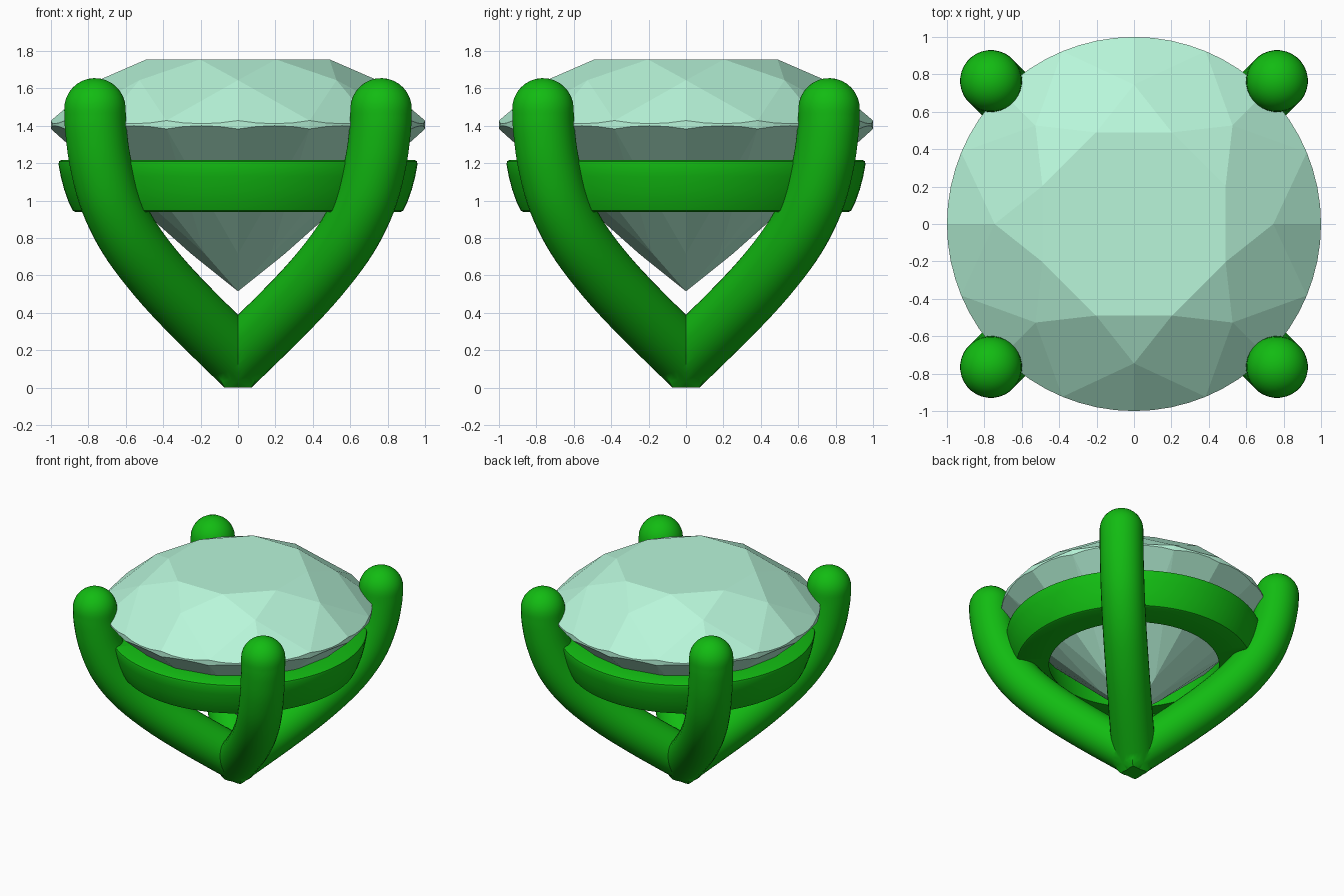
import bpy, bmesh, math
from mathutils import Vector

if "Cube" in bpy.data.objects:
    bpy.data.objects.remove(bpy.data.objects["Cube"])


def material(name, rgb):
    m = bpy.data.materials.new(name)
    m.diffuse_color = (*rgb, 1)
    m.use_nodes = True
    m.node_tree.nodes["Principled BSDF"].inputs["Base Color"].default_value = m.diffuse_color
    return m


def make_object(name, bm, mat):
    bmesh.ops.remove_doubles(bm, verts=bm.verts, dist=1e-5)
    bmesh.ops.recalc_face_normals(bm, faces=bm.faces)
    me = bpy.data.meshes.new(name)
    bm.to_mesh(me)
    bm.free()
    me.materials.append(mat)
    ob = bpy.data.objects.new(name, me)
    bpy.context.collection.objects.link(ob)
    return ob


def bridge(bm, rings, closed=False):
    n = len(rings[0])
    for i in range(len(rings) - (0 if closed else 1)):
        a, b = rings[i], rings[(i + 1) % len(rings)]
        for k in range(n):
            bm.faces.new((a[k], a[(k + 1) % n], b[(k + 1) % n], b[k]))


green = material("green_metal", (0.006, 0.5, 0.006))
mint = material("mint_stone", (0.48, 0.92, 0.70))

# Prong centreline, as seen from the front (x, z), smoothed by Catmull-Rom
CTRL = [(0, .16), (.245, .4), (.43, .6), (.58, .8), (.68, 1.0), (.735, 1.2), (.76, 1.38), (.765, 1.49)]
R = 0.165


def half_path(steps=5):
    p = [Vector((x * math.sqrt(2), z)) for x, z in CTRL]
    p = [2 * p[0] - p[1]] + p + [2 * p[-1] - p[-2]]
    out = []
    for i in range(1, len(p) - 2):
        a, b, c, d = p[i - 1:i + 3]
        for s in range(steps):
            t = s / steps
            out.append(0.5 * (2 * b + (c - a) * t + (2 * a - 5 * b + 4 * c - d) * t * t
                              + (3 * b - a - 3 * c + d) * t ** 3))
    return out + [p[-2]]


def prong_pair(name, angle, seg=32):
    # One V of two opposite prongs with round tips
    half = half_path()
    path = [Vector((-q.x, q.y)) for q in half[:0:-1]] + half
    mid = len(half) - 1
    stations = []
    for i, q in enumerate(path):
        t = (path[min(i + 1, len(path) - 1)] - path[max(i - 1, 0)]).normalized()
        stations.append((q, t, R, 1.22 if i == mid else 1))
    cap = [(math.sin(a), math.cos(a)) for a in (math.pi / 2 * k / 8 for k in range(1, 8))]
    q0, t0 = stations[0][:2]
    q1, t1 = stations[-1][:2]
    stations = ([(q0 - t0 * R * s, t0, R * c, 1) for s, c in reversed(cap)] + stations
                + [(q1 + t1 * R * s, t1, R * c, 1) for s, c in cap])
    d = Vector((math.cos(angle), math.sin(angle), 0))
    side = Vector((-d.y, d.x, 0))
    up = Vector((0, 0, 1))
    bm = bmesh.new()
    rings = []
    for q, t, r, stretch in stations:
        n = -t.y * d + t.x * up
        c = d * q.x + up * q.y
        rings.append([bm.verts.new(c + side * (r * math.cos(a)) + n * (r * stretch * math.sin(a)))
                      for a in (2 * math.pi * (k + .5) / seg for k in range(seg))])
    bridge(bm, rings)
    for ring, q, t, s in ((rings[0], q0, t0, -R), (rings[-1], q1, t1, R)):
        e = q + t * s
        tip = bm.verts.new(d * e.x + up * e.y)
        for k in range(seg):
            bm.faces.new((ring[k], ring[(k + 1) % seg], tip))
    return make_object(name, bm, green)


def seat_ring(name, seg=96):
    # Lathed band that carries the stone
    prof = [(.64, .94), (.87, .94), (.883, .946), (.905, .99), (.93, 1.06), (.948, 1.13),
            (.96, 1.195), (.957, 1.21), (.945, 1.217), (.72, 1.217)]
    bm = bmesh.new()
    rings = []
    for k in range(seg):
        a = 2 * math.pi * (k + .3) / seg
        rings.append([bm.verts.new((r * math.cos(a), r * math.sin(a), z)) for r, z in prof])
    bridge(bm, rings, closed=True)
    return make_object(name, bm, green)


# Setting: both prong pairs and the band fused into one body
setting = prong_pair("prong_setting", math.pi / 4)
parts = [prong_pair("second_prong_pair", 3 * math.pi / 4), seat_ring("seat_band")]
bpy.context.view_layer.objects.active = setting
for part in parts:
    mod = setting.modifiers.new("fuse", 'BOOLEAN')
    mod.operation = 'UNION'
    mod.solver = 'EXACT'
    mod.object = part
    bpy.ops.object.modifier_apply(modifier=mod.name)
    bpy.data.objects.remove(part)

# Flat foot
bm = bmesh.new()
bm.from_mesh(setting.data)
cut = bmesh.ops.bisect_plane(bm, geom=bm.verts[:] + bm.edges[:] + bm.faces[:], dist=1e-5,
                             plane_co=(0, 0, 0), plane_no=(0, 0, -1), clear_outer=True)
bmesh.ops.holes_fill(bm, edges=[e for e in cut["geom_cut"] if isinstance(e, bmesh.types.BMEdge)])
bmesh.ops.recalc_face_normals(bm, faces=bm.faces)
bm.to_mesh(setting.data)
bm.free()
bpy.ops.object.select_all(action='DESELECT')
setting.select_set(True)
bpy.ops.object.shade_smooth_by_angle(angle=math.radians(35))


# Round brilliant stone; j counts steps of 22.5 degrees
def polar(r, j, z):
    a = math.radians(22.5 * j)
    return Vector((r * math.cos(a), r * math.sin(a), z))


TABLE_R, TABLE_Z, STAR_R, STAR_Z = .53, 1.755, .745, 1.644
TOP_Z, LOW_Z, CULET_Z, LOWER_R = 1.428, 1.383, .515, .25
lower_z = CULET_Z + (LOW_Z - CULET_Z) * LOWER_R * math.cos(math.pi / 8)
bm = bmesh.new()


def face(points):
    bm.faces.new([bm.verts.new(p) for p in points])


def girdle_arc(apex, j, z, steps=4):
    # Where a flat facet meets the round girdle
    a, b = polar(1, j, z), polar(1, j + 1, z)
    n = (a - apex).cross(b - apex)
    arc = []
    for s in range(steps + 1):
        p = polar(1, j + s / steps, 0)
        p.z = apex.z - (n.x * (p.x - apex.x) + n.y * (p.y - apex.y)) / n.z
        arc.append(p)
    return arc


face([polar(TABLE_R, j, TABLE_Z) for j in range(1, 16, 2)])
culet = Vector((0, 0, CULET_Z))
for j in range(16):
    k = j if j % 2 == 0 else j + 1
    star, lower = polar(STAR_R, k, STAR_Z), polar(LOWER_R, k, lower_z)
    top, low = girdle_arc(star, j, TOP_Z), girdle_arc(lower, j, LOW_Z)
    face([star] + top)
    face([lower] + low)
    for s in range(4):
        face([top[s], top[s + 1], low[s + 1], low[s]])
    if j % 2 == 0:
        face([star, polar(TABLE_R, j - 1, TABLE_Z), polar(TABLE_R, j + 1, TABLE_Z)])
    else:
        face([polar(TABLE_R, j, TABLE_Z), polar(STAR_R, j - 1, STAR_Z),
              polar(1, j, TOP_Z), polar(STAR_R, j + 1, STAR_Z)])
        face([culet, polar(LOWER_R, j - 1, lower_z), polar(1, j, LOW_Z), polar(LOWER_R, j + 1, lower_z)])
make_object("cut_stone", bm, mint)
